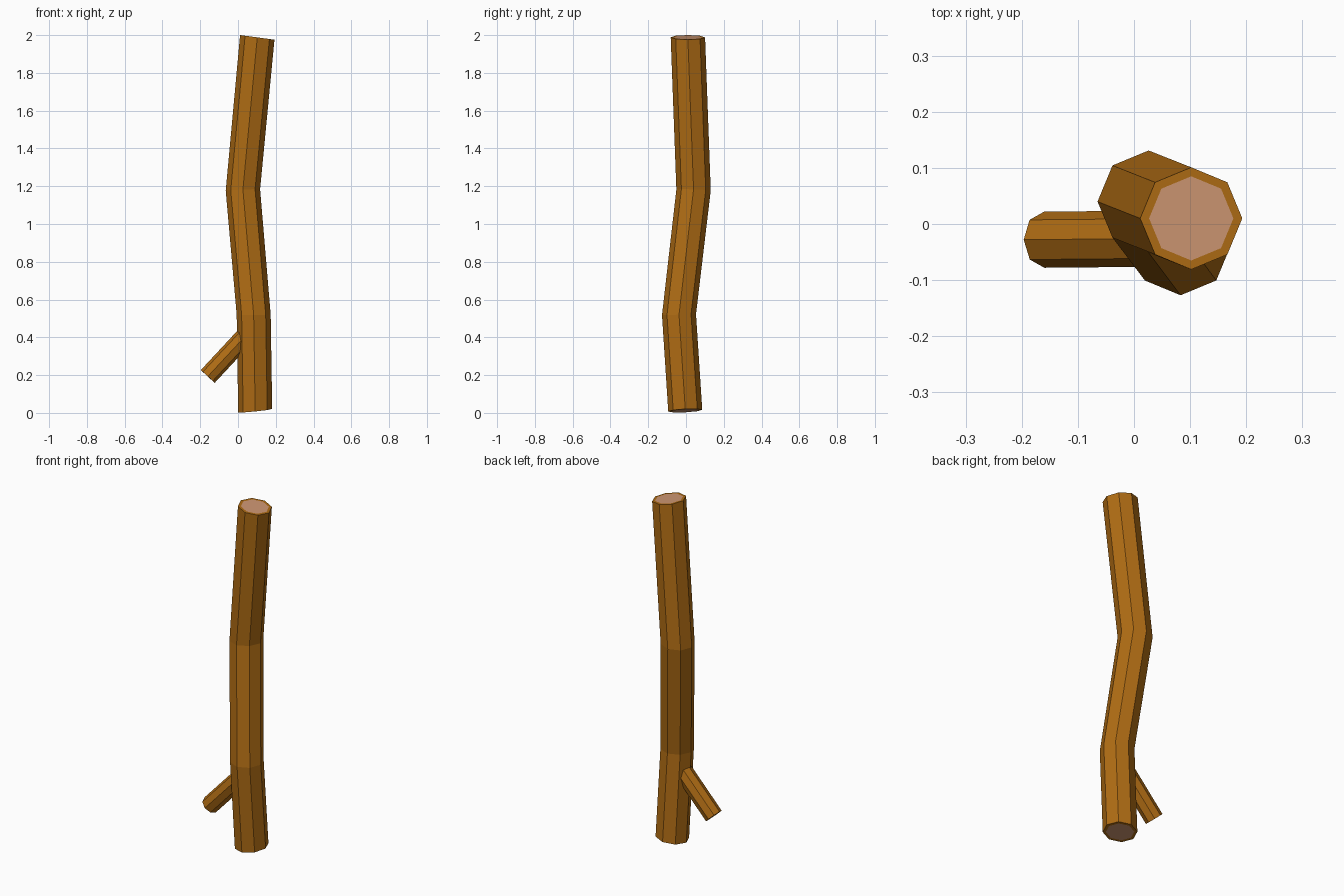
import bpy, bmesh, math
from mathutils import Vector

if "Cube" in bpy.data.objects:
    bpy.data.objects.remove(bpy.data.objects["Cube"], do_unlink=True)


def make_material(name, color):
    mat = bpy.data.materials.new(name)
    mat.use_nodes = True
    mat.diffuse_color = color
    mat.node_tree.nodes["Principled BSDF"].inputs["Base Color"].default_value = color
    return mat


bark = make_material("brown bark", (0.43, 0.15, 0.007, 1))
cut_wood = make_material("pale cut wood", (0.62, 0.31, 0.17, 1))
SIDES = 8


def sheared_ring(centre, radius, slope_x=0, slope_y=0):
    """Octagon around a centre, its plane tilted by the two slopes."""
    points = []
    for i in range(SIDES):
        a = math.tau * i / SIDES
        x, y = radius * math.cos(a), radius * math.sin(a)
        points.append(Vector(centre) + Vector((x, y, slope_x * x + slope_y * y)))
    return points


def square_ring(centre, axis, radius):
    """Octagon around a centre, square to an axis."""
    side = Vector((0, 1, 0))
    up = axis.cross(side).normalized()
    side = up.cross(axis).normalized()
    return [Vector(centre) + radius * (math.cos(a) * side + math.sin(a) * up)
            for a in (math.tau * i / SIDES for i in range(SIDES))]


def build_log(name, rings, cut_border=0):
    """Skin the rings, cap both ends and optionally inset a cut wood face."""
    bm = bmesh.new()
    loops = [[bm.verts.new(p) for p in ring] for ring in rings]
    for low, high in zip(loops, loops[1:]):
        for i in range(SIDES):
            j = (i + 1) % SIDES
            bm.faces.new((low[i], low[j], high[j], high[i]))
    caps = [bm.faces.new(loops[0][::-1]), bm.faces.new(loops[-1])]
    bmesh.ops.recalc_face_normals(bm, faces=bm.faces[:])
    if cut_border:
        bmesh.ops.inset_individual(bm, faces=caps, thickness=cut_border)
        for cap in caps:
            cap.material_index = 1
    mesh = bpy.data.meshes.new(name)
    bm.to_mesh(mesh)
    bm.free()
    mesh.materials.append(bark)
    mesh.materials.append(cut_wood)
    obj = bpy.data.objects.new(name, mesh)
    bpy.context.collection.objects.link(obj)
    return obj


# Crooked trunk with pale cut ends
build_log("trunk", [
    sheared_ring((0.091, -0.004, 0.012), 0.09, 0.1, 0.05),
    sheared_ring((0.083, -0.037, 0.52), 0.09, 0, 0.03),
    sheared_ring((0.026, 0.04, 1.18), 0.091, 0.04, -0.03),
    sheared_ring((0.102, 0.01, 1.988), 0.091, -0.135, 0),
], cut_border=0.016)

# Side branch hanging down to the right
tip, root = Vector((-0.16, -0.028, 0.193)), Vector((0.05, -0.026, 0.419))
axis = root - tip
build_log("side_branch", [square_ring(p, axis, 0.05) for p in (tip, root)])
